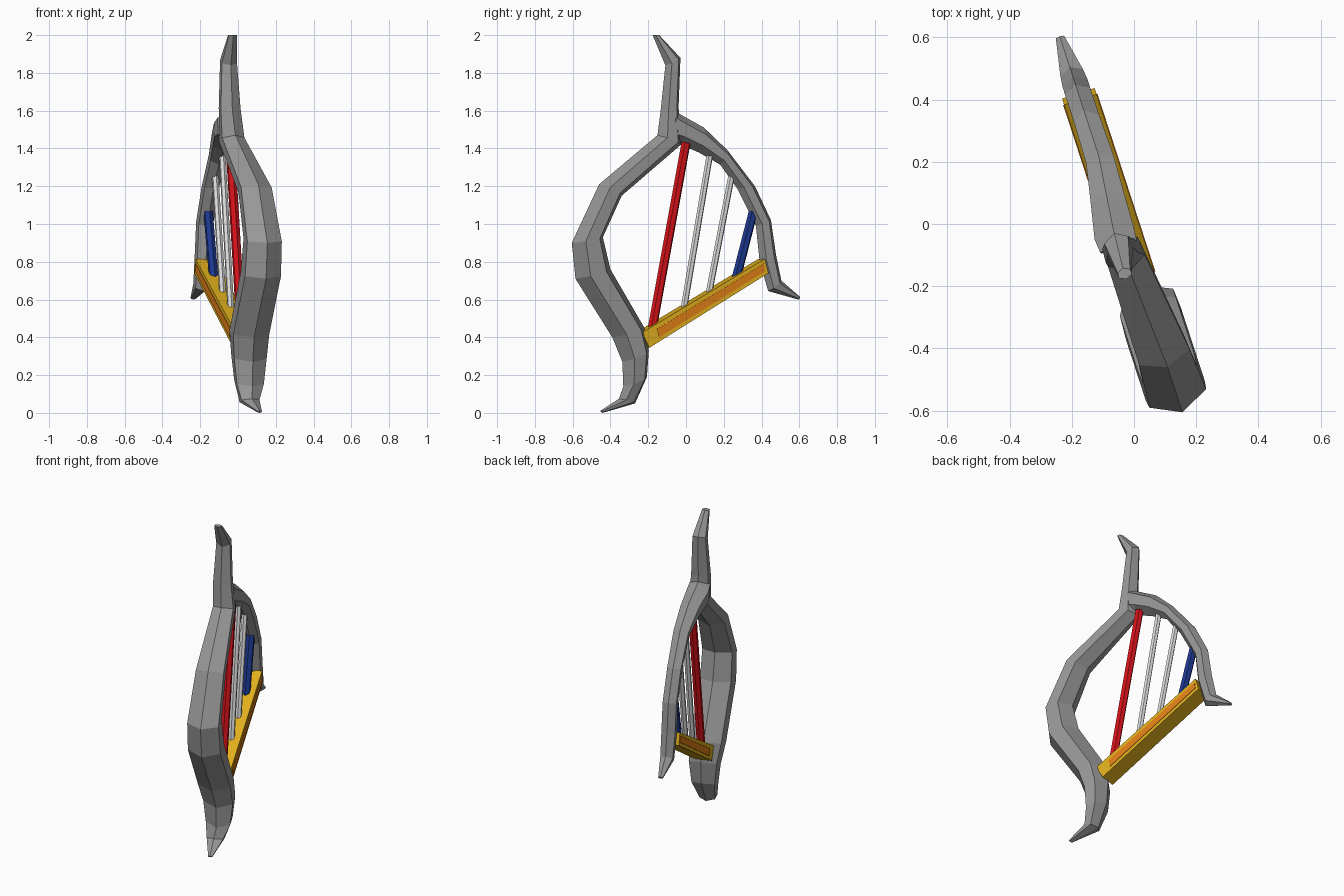
import bpy, bmesh
from mathutils import Vector

if "Cube" in bpy.data.objects:
    bpy.data.objects.remove(bpy.data.objects["Cube"])

SIDE = Vector((0.95, 0.31, 0))       # direction across the harp's plane
HEX = [(0, 0), (0.27, 1), (0.73, 0.95), (1, 0), (0.73, -0.95), (0.27, -1)]


def material(name, rgb):
    m = bpy.data.materials.new(name)
    m.diffuse_color = (*rgb, 1)
    m.use_nodes = True
    m.node_tree.nodes["Principled BSDF"].inputs["Base Color"].default_value = m.diffuse_color
    return m


grey = material("stone grey", (0.31, 0.31, 0.31))
gold = material("gold", (0.75, 0.43, 0.012))
orange = material("orange", (0.75, 0.21, 0.008))
red = material("red", (0.68, 0.006, 0.01))
white = material("white", (0.75, 0.75, 0.75))
blue = material("blue", (0.012, 0.04, 0.28))


def at(y, z, v=0):
    """Point on the turned plane of the harp, v units off to its side."""
    return Vector((-0.042 - 0.326 * y, y, z)) + SIDE * v


def loft(name, rings, mat):
    """Skin equal-sized rings of points and cap both ends."""
    bm = bmesh.new()
    rows = [[bm.verts.new(p) for p in r] for r in rings]
    n = len(rows[0])
    for a, b in zip(rows, rows[1:]):
        for i in range(n):
            j = (i + 1) % n
            bm.faces.new((a[i], a[j], b[j], b[i]))
    bm.faces.new(rows[0])
    bm.faces.new(rows[-1][::-1])
    bmesh.ops.recalc_face_normals(bm, faces=bm.faces)
    me = bpy.data.meshes.new(name)
    bm.to_mesh(me)
    bm.free()
    me.materials.append(mat)
    ob = bpy.data.objects.new(name, me)
    bpy.context.collection.objects.link(ob)
    return ob


def limb(name, stations):
    """Hexagonal limb; station = outer y, z, inner y, z, half width, side shift."""
    rings = []
    for oy, oz, iy, iz, w, s in stations:
        rings.append([at(oy + (iy - oy) * t, oz + (iz - oz) * t) + SIDE * (s + w * k)
                      for t, k in HEX])
    return loft(name, rings, grey)


# Curved column with the horn on top and the pointed foot
limb("column", [
    (-0.165, 2.00, -0.13, 2.00, 0.022, -0.038),
    (-0.10, 1.84, -0.02, 1.88, 0.042, -0.03),
    (-0.125, 1.60, -0.03, 1.62, 0.055, -0.03),
    (-0.145, 1.47, -0.02, 1.42, 0.062, -0.02),
    (-0.46, 1.21, -0.34, 1.15, 0.085, 0),
    (-0.605, 0.90, -0.44, 0.93, 0.096, 0),
    (-0.585, 0.71, -0.40, 0.76, 0.10, 0),
    (-0.39, 0.40, -0.22, 0.45, 0.10, 0),
    (-0.34, 0.27, -0.20, 0.33, 0.09, 0.01),
    (-0.335, 0.14, -0.21, 0.19, 0.075, 0.01),
    (-0.355, 0.075, -0.27, 0.05, 0.05, 0),
    (-0.455, 0.012, -0.445, 0.00, 0.012, 0.01),
])

# Arched arm with the pointed tail
limb("arm", [
    (-0.06, 1.61, -0.07, 1.43, 0.062, -0.03),
    (-0.02, 1.58, -0.02, 1.42, 0.066, -0.03),
    (0.10, 1.51, 0.07, 1.38, 0.056, -0.015),
    (0.22, 1.39, 0.18, 1.315, 0.046, 0),
    (0.365, 1.20, 0.27, 1.19, 0.042, 0),
    (0.45, 1.02, 0.37, 0.99, 0.042, 0),
    (0.476, 0.84, 0.39, 0.80, 0.042, 0),
    (0.505, 0.70, 0.435, 0.645, 0.038, 0),
    (0.603, 0.615, 0.595, 0.60, 0.014, 0),
])


def plank(name, ends, v0, v1, mat):
    """Box between two ends; end = lower y, z, upper y, z."""
    return loft(name, [[at(a, b, v0), at(a, b, v1), at(c, d, v1), at(c, d, v0)]
                       for a, b, c, d in ends], mat)


# Soundboard with a thin orange panel on each side
plank("soundboard", [(-0.21, 0.345, -0.25, 0.425), (0.42, 0.74, 0.40, 0.815)],
      -0.055, 0.055, gold)
for label, s in (("left", -1), ("right", 1)):
    plank(label + "_panel", [(-0.16, 0.40, -0.17, 0.445), (0.40, 0.75, 0.395, 0.79)],
          s * 0.054, s * 0.058, orange)

# Strings: top y, z, bottom y, z, radius
for i, (ty, tz, by, bz, r, mat) in enumerate([
        (0.00, 1.43, -0.18, 0.44, 0.025, red),
        (0.125, 1.36, -0.015, 0.53, 0.018, white),
        (0.24, 1.25, 0.115, 0.60, 0.018, white),
        (0.36, 1.08, 0.26, 0.69, 0.025, blue)]):
    along = (at(ty, tz) - at(by, bz)).normalized()
    across = along.cross(SIDE).normalized()
    side = across.cross(along)
    offs = [(across * (2 * t - 1) + side * k * 0.87) * r
            for t, k in [(0, 0), (.25, 1), (.75, 1), (1, 0), (.75, -1), (.25, -1)]]
    loft("string_%d" % (i + 1), [[at(by, bz) + o for o in offs],
                                 [at(ty, tz) + o for o in offs]], mat)
